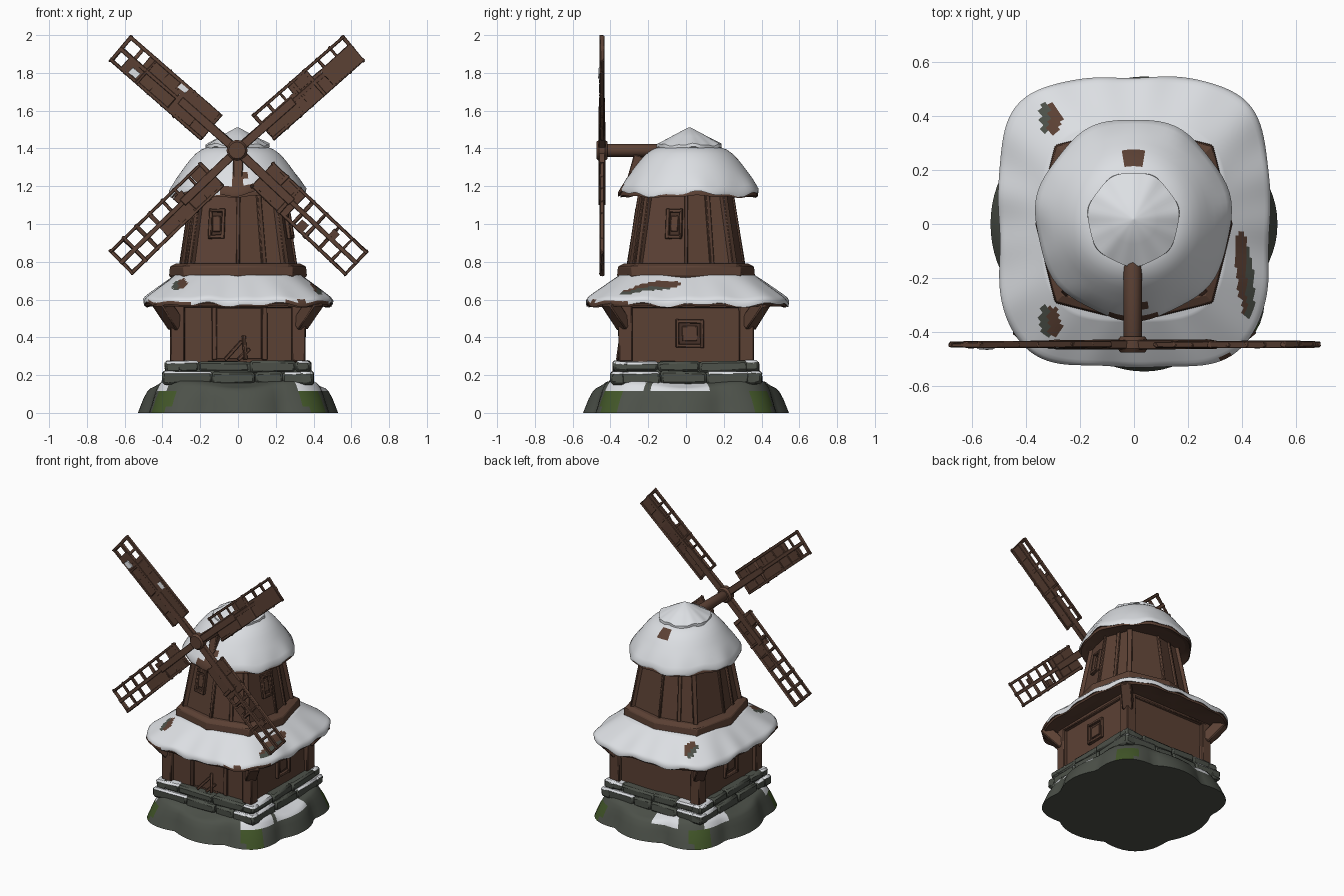
import bpy, bmesh, random
from math import sin, cos, pi, tau, atan2, radians
from mathutils import Matrix, Vector

random.seed(4)
cube = bpy.data.objects.get("Cube")
if cube:
    bpy.data.objects.remove(cube)


def material(name, rgb):
    m = bpy.data.materials.new(name)
    m.use_nodes = True
    m.diffuse_color = (*rgb, 1)
    bsdf = next(n for n in m.node_tree.nodes if n.type == "BSDF_PRINCIPLED")
    bsdf.inputs["Base Color"].default_value = (*rgb, 1)
    bsdf.inputs["Roughness"].default_value = 0.9
    return m


WOOD = material("brown wood", (0.105, 0.052, 0.034))
DARK = material("dark wood", (0.06, 0.03, 0.02))
SNOW = material("snow", (0.72, 0.74, 0.77))
STONE = material("grey stone", (0.073, 0.082, 0.067))
MOSS = material("green moss", (0.055, 0.095, 0.022))


def finish(name, bm, mats, rule=None, bevel=0, smooth=40):
    bmesh.ops.recalc_face_normals(bm, faces=bm.faces)
    if rule:
        for f in bm.faces:
            f.material_index = rule(f.calc_center_median(), f.normal)
    me = bpy.data.meshes.new(name)
    bm.to_mesh(me)
    bm.free()
    ob = bpy.data.objects.new(name, me)
    bpy.context.scene.collection.objects.link(ob)
    for m in mats:
        me.materials.append(m)
    if bevel:
        mod = ob.modifiers.new("bevel", "BEVEL")
        mod.width, mod.segments = bevel, 1
    bpy.ops.object.select_all(action="DESELECT")
    ob.select_set(True)
    bpy.context.view_layer.objects.active = ob
    bpy.ops.object.shade_smooth_by_angle(angle=radians(smooth))


def loft(name, rings, mats, rule=None, **kw):
    bm = bmesh.new()
    loops = [[bm.verts.new(p) for p in r] for r in rings]
    n = len(rings[0])
    for a, b in zip(loops, loops[1:]):
        for i in range(n):
            bm.faces.new((a[i], a[(i + 1) % n], b[(i + 1) % n], b[i]))
    bm.faces.new(loops[0])
    bm.faces.new(loops[-1])
    finish(name, bm, mats, rule, **kw)


def box(bm, c, s, M=Matrix(), jitter=0.0):
    for v in bmesh.ops.create_cube(bm, size=1)["verts"]:
        p = Vector(c) + Vector([a * b for a, b in zip(v.co, s)])
        v.co = M @ (p + Vector([random.uniform(-jitter, jitter) for _ in s]))


def beam(bm, p, q, w, d, jitter=0.0):
    p, q = Vector(p), Vector(q)
    M = Matrix.Translation((p + q) / 2) @ (q - p).to_track_quat("Z", "Y").to_matrix().to_4x4()
    box(bm, (0, 0, 0), (w, d, (q - p).length), M, jitter)


def side(k):
    return Matrix.Rotation(k * pi / 2, 4, "Z")


def rounded(a, b, n, t):
    k = (abs(cos(t)) ** n + abs(sin(t)) ** n) ** (-1 / n)
    return a * k * cos(t), b * k * sin(t)


def angle_gap(a, b):
    return abs((a - b + pi) % tau - pi)


# Rocky base: boulders at the corners and at the middle of each side
def base_ring(scale, z, lobes, dip):
    out = []
    for i in range(96):
        t = tau * i / 96
        s = scale * (1 + lobes * (abs(cos(4 * t + 0.3 * sin(t))) - 1))
        x, y = rounded(0.53, 0.545, 3, t)
        out.append((x * s, y * s, z - dip * (0.5 + 0.5 * cos(4 * t))))
    return out


def base_colour(c, n):
    t = atan2(c.y, c.x)
    if c.z < 0.005:
        return 0
    if c.z < 0.125 and angle_gap(4 * t, pi) / 4 < 0.14 - abs(c.z - 0.07):
        return 1
    if c.z > 0.115 and n.z > 0.3:
        for a, w in ((-0.7, 0.25), (-0.05, 0.35), (2.6, 0.2), (1.9, 0.2), (-2.45, 0.12)):
            if angle_gap(t, a) < w:
                return 2
    return 0


levels = ((1.0, 0, 0.09, 0), (0.975, 0.035, 0.09, 0), (0.945, 0.075, 0.08, 0), (0.905, 0.115, 0.06, 0),
          (0.875, 0.145, 0.05, 0.015), (0.84, 0.17, 0.04, 0.035), (0.76, 0.18, 0.02, 0.03), (0.6, 0.18, 0, 0))
loft("rocky_base", [base_ring(*l) for l in levels], [STONE, MOSS, SNOW], base_colour, smooth=50)

# Two courses of foundation stones with snow on the corners
bm = bmesh.new()
box(bm, (0, 0, 0.2), (0.75, 0.75, 0.14))
for k in range(4):
    for half, z, h in ((0.4, 0.185, 0.07), (0.385, 0.245, 0.058)):
        x = -half
        while x < half - 0.01:
            w = min(random.uniform(0.14, 0.28), half - x)
            box(bm, (x + w / 2, -half + 0.04, z), (w, 0.08, h), side(k), 0.006)
            x += w


def foundation_colour(c, n):
    return int(n.z > 0.7 and c.z > 0.2 and abs(c.x) > 0.24 and abs(c.y) > 0.22)


finish("foundation_stones", bm, [STONE, SNOW], foundation_colour, bevel=0.012)

# Lower house: walls, corner posts and flared brackets
bm = bmesh.new()
box(bm, (0, 0, 0.43), (0.66, 0.66, 0.34))
finish("house_walls", bm, [WOOD])
bm = bmesh.new()
for k in range(4):
    M = side(k)
    box(bm, (0.32, 0.32, 0.42), (0.075, 0.075, 0.3), M, 0.004)
    beam(bm, M @ Vector((0.325, 0.325, 0.46)), M @ Vector((0.41, 0.41, 0.59)), 0.07, 0.07, 0.004)
    box(bm, (0, -0.34, 0.57), (0.7, 0.03, 0.025), M, 0.004)
finish("house_posts", bm, [WOOD], bevel=0.006)

# Door with frame and leaning planks
bm = bmesh.new()
for x in (-0.125, 0.14):
    box(bm, (x, -0.335, 0.42), (0.026, 0.022, 0.28), jitter=0.003)
box(bm, (0, -0.33, 0.42), (0.25, 0.012, 0.27))
for x0, x1, z in ((-0.07, 0.02, 0.38), (0.04, 0.03, 0.41), (0, 0.06, 0.34)):
    beam(bm, (x0, -0.36, 0.28), (x1, -0.342, z), 0.018, 0.018)
finish("front_door", bm, [WOOD], bevel=0.003)


# Framed windows
def window(name, M, w, h):
    bm = bmesh.new()
    box(bm, (0, 0, 0), (w * 0.9, 0.008, h * 0.9), M)
    finish(name + "_pane", bm, [DARK])
    bm = bmesh.new()
    for s in (-1, 1):
        box(bm, (s * w / 2, -0.01, 0), (0.018, 0.022, h + 0.02), M, 0.003)
        box(bm, (0, -0.01, s * h / 2), (w, 0.022, 0.018), M, 0.003)
    box(bm, (0, -0.006, 0), (w * 0.6, 0.012, h * 0.6), M, 0.003)
    finish(name + "_frame", bm, [WOOD], bevel=0.003)


for k, label in ((1, "left"), (3, "right")):
    window("house_window_" + label, side(k) @ Matrix.Translation((0.02, -0.335, 0.42)), 0.13, 0.13)


# Lower roof: broad snowy skirt on a wooden underside
def skirt(scale, z, wave=0.0):
    out = []
    for i in range(160):
        t = tau * i / 160
        s = scale + wave * (0.3 * sin(11 * t) + 0.25 * sin(5 * t + 1))
        x, y = rounded(0.5, 0.535, 3.8 - 1.4 * (1 - scale), t)
        out.append((x * s, y * s + 0.006, z + wave * (0.4 * sin(9 * t) + 0.4 * sin(17 * t + 2))))
    return out


def skirt_colour(c, n):
    if n.z < -0.3 or (c.z < 0.592 and c.y < -0.3 and abs(c.x) > 0.24):
        return 1
    for x, y, w, d in ((-0.31, 0.39, 0.04, 0.06), (-0.31, -0.36, 0.04, 0.06), (0.41, -0.19, 0.032, 0.16)):
        if ((c.x - x + 0.1 * (c.y - y)) / w) ** 2 + ((c.y - y) / d) ** 2 < 1:
            return 2 if abs(c.x) > abs(x) + 0.005 else 1
    return 0


rim = [skirt(0.95, 0.58, 0.012), skirt(0.995, 0.573, 0.018), skirt(1.0, 0.592, 0.018)]
slope = [skirt(1 - 0.33 * f, 0.6 + 0.13 * f ** 0.95, 0.012 * (1 - f)) for f in [j / 16 for j in range(1, 17)]]
loft("lower_roof_snow", rim + slope, [SNOW, WOOD, STONE], skirt_colour, smooth=60)
loft("lower_roof_underside", [skirt(0.64, 0.585), skirt(0.9, 0.57), skirt(0.975, 0.563, 0.008),
     skirt(0.985, 0.575, 0.008), skirt(0.7, 0.69)], [WOOD])


# Upper tower: eight-sided plan, a square with slightly bowed sides
def bowed(mid, corner, z):
    return [side(k) @ Vector(p) for k in range(4) for p in ((0, -mid, z), (corner, -corner, z))]


loft("tower_ring", [bowed(0.34, 0.275, 0.7), bowed(0.365, 0.292, 0.725), bowed(0.36, 0.29, 0.775),
     bowed(0.33, 0.265, 0.79), bowed(0.29, 0.23, 0.79)], [WOOD], smooth=25, bevel=0.005)
low, high = bowed(0.305, 0.25, 0.77), bowed(0.235, 0.19, 1.22)
loft("tower_walls", [low, high], [WOOD], smooth=10)
bm = bmesh.new()
for i in range(8):
    beam(bm, low[i], high[i], 0.032 if i % 2 else 0.02, 0.032 if i % 2 else 0.02, 0.003)
    if i % 2 == 0:
        beam(bm, low[i].lerp(low[i + 1], 0.55), high[i].lerp(high[i + 1], 0.55), 0.024, 0.024, 0.003)
finish("tower_posts", bm, [WOOD], bevel=0.004)
tilt = Matrix.Rotation(-0.2, 4, "Z") @ Matrix.Rotation(-0.15, 4, "X")
for k, x, y, label in ((0, -0.11, -0.249, "front"), (1, -0.06, -0.259, "side")):
    window("tower_window_" + label, side(k) @ Matrix.Translation((x, y, 1.0)) @ tilt, 0.07, 0.14)


# Upper roof: snowy bell with bare patches, and a pointed cap
def disc(r, z, wave=0.0, n=72):
    return [((r + wave * 0.4 * sin(7 * t)) * cos(t) - 0.002, (r * 1.03 + wave * 0.4 * sin(7 * t)) * sin(t) + 0.018,
             z + wave * (0.6 * sin(5 * t + 1) + 0.4 * sin(13 * t))) for t in [tau * i / n for i in range(n)]]


def bell_colour(c, n):
    if n.z < -0.3:
        return 1
    if c.y < 0 and c.z < 1.29 and abs(c.x) < (0.085 if c.z < 1.2 else 0.04):
        return 1
    return int(c.y > 0 and abs(c.x) < 0.033 and 1.335 < c.z < 1.393)


bell = [(0.34, 1.165, 0.015), (0.36, 1.158, 0.018), (0.362, 1.175, 0.015), (0.345, 1.205, 0.01),
        (0.325, 1.24, 0.005), (0.3, 1.275, 0), (0.275, 1.31, 0), (0.25, 1.342, 0), (0.222, 1.372, 0),
        (0.19, 1.395, 0), (0.15, 1.41, 0)]
loft("upper_roof_snow", [disc(*b) for b in bell], [SNOW, WOOD], bell_colour, smooth=60)
loft("upper_roof_underside", [disc(0.22, 1.19), disc(0.32, 1.16), disc(0.352, 1.145, 0.008),
     disc(0.352, 1.165, 0.008), disc(0.25, 1.3)], [WOOD])
loft("roof_cap", [disc(0.15, 1.4), disc(0.168, 1.4, 0.012), disc(0.168, 1.42, 0.008),
     disc(0.09, 1.465), disc(0.004, 1.512)], [SNOW], smooth=50)

# Axle, hub and the brace under the axle
HUB = Vector((-0.005, -0.445, 1.39))


def barrel(name, r, y0, y1, n):
    rings = [[(HUB.x + s * cos(tau * i / n), y, HUB.z + s * sin(tau * i / n)) for i in range(n)]
             for s, y in ((r * 0.8, y0), (r, y0 + 0.015), (r, y1 - 0.015), (r * 0.8, y1))]
    loft(name, rings, [WOOD], smooth=35)


barrel("axle", 0.034, -0.45, -0.08, 12)
barrel("hub", 0.056, -0.475, -0.415, 12)
bm = bmesh.new()
beam(bm, (0, -0.3, 1.17), (0, -0.25, 1.36), 0.05, 0.06, 0.004)
finish("axle_brace", bm, [WOOD], bevel=0.005)

# Sails: angle, length and worn boards given as (start, end, low, high)
SAILS = {
    "upper_left": (41.2, 0.825, [(0.19, 0.82, -0.08, 0.03), (0.42, 0.54, 0.02, 0.078)]),
    "upper_right": (138.8, 0.825, [(0.18, 0.67, -0.08, 0.078), (0.67, 0.75, 0.0, 0.078)]),
    "lower_right": (224, 0.86, [(0.19, 0.58, 0.0, 0.078), (0.19, 0.27, -0.078, 0), (0.36, 0.42, -0.05, 0)]),
    "lower_left": (316.5, 0.875, [(0.19, 0.43, -0.075, 0.078), (0.5, 0.55, -0.078, -0.03), (0.66, 0.7, 0, 0.05)]),
}
for label, (deg, length, boards) in SAILS.items():
    M = Matrix.Translation(HUB) @ Matrix.Rotation(-radians(deg), 4, "Y")
    bm = bmesh.new()
    box(bm, (0.2, 0, 0), (0.4, 0.034, 0.046), M, 0.003)
    box(bm, (length / 2 + 0.19, 0, 0), (length - 0.38, 0.024, 0.024), M, 0.003)
    for v in (-0.08, 0.08):
        box(bm, (length / 2 + 0.09, 0, v), (length - 0.18, 0.022, 0.018), M, 0.003)
    for i in range(8):
        box(bm, (0.19 + i * (length - 0.2) / 7, 0, 0), (0.018, 0.018, 0.18), M, 0.006)
    finish("sail_frame_" + label, bm, [WOOD], bevel=0.003)
    bm = bmesh.new()
    for a, b, lo, hi in boards:
        n = max(1, round((b - a) / 0.2))
        w = (b - a) / n
        for i in range(n):
            box(bm, (a + w * (i + 0.5), -0.002, (lo + hi) / 2), (w, 0.016, hi - lo), M, 0.004)
    finish("sail_boards_" + label, bm, [WOOD])
    if label == "upper_right":
        bm = bmesh.new()
        for u, v in ((0.43, -0.06), (0.68, 0.05)):
            box(bm, (u, -0.012, v), (0.05, 0.009, 0.03), M, 0.004)
        finish("sail_snow", bm, [SNOW])
